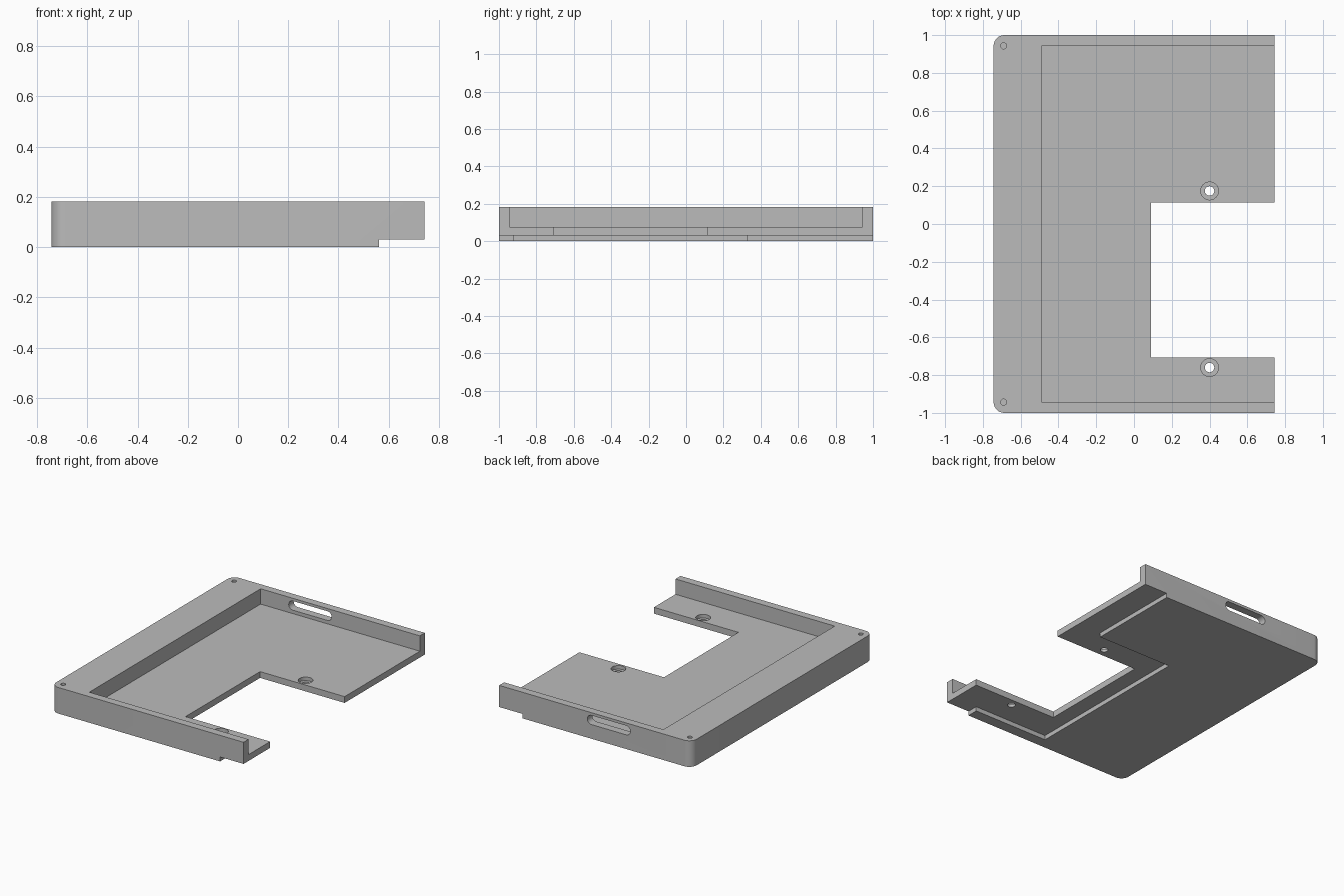
import bpy
import bmesh
import math
from mathutils import Matrix

old = bpy.data.objects.get("Cube")
if old:
    bpy.data.objects.remove(old, do_unlink=True)

X0, X1, HEIGHT = -0.743, 0.743, 0.182
FLOOR, STEP, WALL = 0.075, 0.031, 0.945

grey = bpy.data.materials.new("plain grey")
grey.use_nodes = True
color = (0.5, 0.5, 0.5, 1)
grey.diffuse_color = color
grey.node_tree.nodes["Principled BSDF"].inputs["Base Color"].default_value = color


def make_object(name, bm):
    mesh = bpy.data.meshes.new(name)
    bm.to_mesh(mesh)
    bm.free()
    mesh.materials.append(grey)
    obj = bpy.data.objects.new(name, mesh)
    bpy.context.collection.objects.link(obj)
    return obj


def box(name, xs, ys, zs, round_edges=None, radius=0):
    """Box between limits; edges picked by round_edges get a fillet."""
    bm = bmesh.new()
    bmesh.ops.create_cube(bm, size=1)
    for v in bm.verts:
        v.co = [lim[0] if c < 0 else lim[1] for c, lim in zip(v.co, (xs, ys, zs))]
    if round_edges:
        edges = [e for e in bm.edges if round_edges(e)]
        bmesh.ops.bevel(bm, geom=edges, offset=radius, segments=12,
                        profile=0.5, affect='EDGES')
    return make_object(name, bm)


def cylinder(name, x, y, z0, z1, radius):
    bm = bmesh.new()
    bmesh.ops.create_cone(bm, cap_ends=True, segments=40, radius1=radius,
                          radius2=radius, depth=z1 - z0,
                          matrix=Matrix.Translation((x, y, (z0 + z1) / 2)))
    return make_object(name, bm)


def along(edge, axis):
    a, b = (v.co for v in edge.verts)
    return abs(abs((b - a)[axis]) - (b - a).length) < 1e-5


# Solid tray with two rounded corners on the closed end
tray = box("tray", (X0, X1), (-1, 1), (0, HEIGHT),
           lambda e: along(e, 2) and e.verts[0].co.x < 0, 0.057)

cutters = [
    # Upper pocket, open at one end
    box("pocket", (-0.487, 1), (-WALL, WALL), (FLOOR, 0.3)),
    # Rectangular notch through the floor
    box("notch", (0.09, 1), (-0.707, 0.115), (-0.1, FLOOR + 0.05)),
    # Shallow relief under the floor
    box("end_relief", (0.562, 1), (-1.1, 1.1), (-0.1, STEP)),
    box("inner_relief", (-0.02, 0.9), (-0.922, 0.328), (-0.1, STEP)),
]

# Rounded slot through the back wall
slot_r = 0.032
slot = box("slot", (-0.27, 0.062), (0.9, 1.1), (0.131 - slot_r, 0.131 + slot_r),
           lambda e: along(e, 1), slot_r * 0.999)
cutters.append(slot)

# Counterbored screw holes in the floor
for y in (0.175, -0.76):
    cutters.append(cylinder("screw_hole", 0.4, y, -0.1, 0.2, 0.025))
    cutters.append(cylinder("screw_head_seat", 0.4, y, 0.05, 0.2, 0.047))

# Blind holes at the rounded corners
for y in (-0.943, 0.943):
    cutters.append(cylinder("corner_hole", -0.69, y, 0.06, 0.3, 0.016))

bpy.context.view_layer.objects.active = tray
for cutter in cutters:
    mod = tray.modifiers.new(cutter.name, 'BOOLEAN')
    mod.operation = 'DIFFERENCE'
    mod.solver = 'EXACT'
    mod.object = cutter
    bpy.ops.object.modifier_apply(modifier=mod.name)
    bpy.data.objects.remove(cutter, do_unlink=True)

for obj in bpy.context.selected_objects:
    obj.select_set(False)
tray.select_set(True)
bpy.ops.object.shade_smooth_by_angle(angle=math.radians(30))
